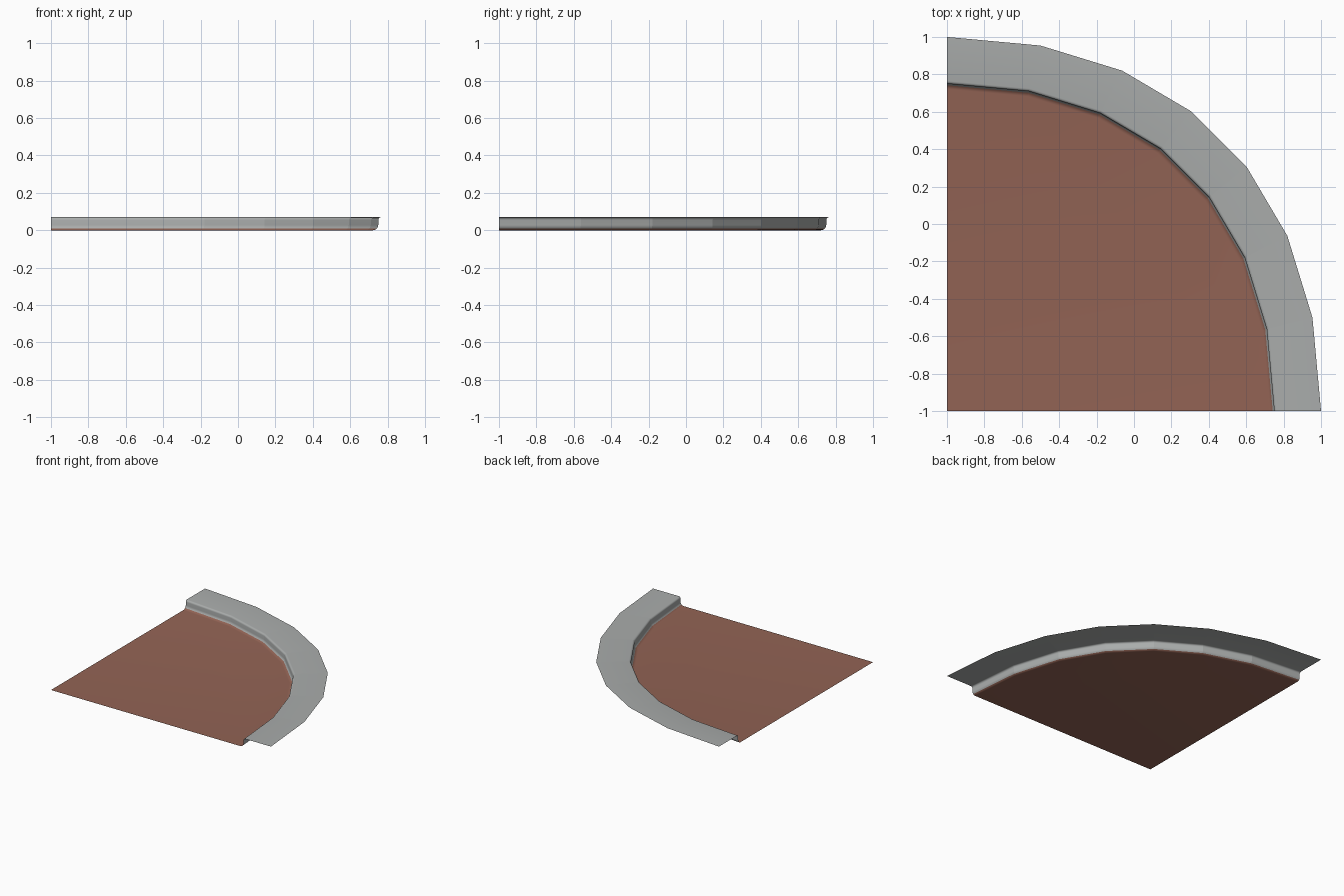
import bpy, bmesh, math
from mathutils import Vector

cube = bpy.data.objects.get("Cube")
if cube:
    bpy.data.objects.remove(cube)


def material(name, rgb):
    m = bpy.data.materials.new(name)
    m.use_nodes = True
    m.diffuse_color = (*rgb, 1)
    m.node_tree.nodes["Principled BSDF"].inputs["Base Color"].default_value = (*rgb, 1)
    return m


brown = material("brown road", (0.29, 0.126, 0.09))
grey = material("grey pavement", (0.40, 0.415, 0.41))

SEGMENTS = 7
HANDLE = 0.618


def arc_point(t):
    # Quarter bend as a cubic curve with unit radius
    a, b, c, d = (1 - t) ** 3, 3 * t * (1 - t) ** 2, 3 * t * t * (1 - t), t ** 3
    return Vector((b * HANDLE + c + d, a + b + c * HANDLE))


bend = [arc_point(i / SEGMENTS) for i in range(SEGMENTS + 1)]


def sweep(name, profile, mat, fill=False):
    # Sweep a (radius, height) profile round the bend
    bm = bmesh.new()
    rows = [[bm.verts.new((p.x * r - 1, p.y * r - 1, z)) for r, z in profile] for p in bend]
    for row, nxt in zip(rows, rows[1:]):
        for j in range(len(profile) - 1):
            bm.faces.new((row[j], nxt[j], nxt[j + 1], row[j + 1]))
    if fill:
        corner = bm.verts.new((-1, -1, profile[0][1]))
        bm.faces.new([corner] + [row[0] for row in rows])
    for f in bm.faces:
        f.normal_update()
        if f.normal.z < 0:
            f.normal_flip()
        f.smooth = True
    # Keep the creases between straight segments crisp
    for row in rows:
        for a, b in zip(row, row[1:]):
            e = bm.edges.get((a, b))
            if e:
                e.smooth = False
    mesh = bpy.data.meshes.new(name)
    bm.to_mesh(mesh)
    bm.free()
    mesh.materials.append(mat)
    obj = bpy.data.objects.new(name, mesh)
    bpy.context.collection.objects.link(obj)
    return obj


def fillet(cx, cz, radius, start, end, steps=5):
    angles = [math.radians(start + (end - start) * i / steps) for i in range(steps + 1)]
    return [(cx + radius * math.cos(a), cz + radius * math.sin(a)) for a in angles]


# Road surface with its edge starting to turn up
low = fillet(1.722, 0.028, 0.028, -90, 0, 6)
sweep("road", low[:4], brown, fill=True)

# Kerb face, rounded lip and flat pavement
lip = fillet(1.765, 0.055, 0.015, 180, 90, 4)
sweep("kerb_and_pavement", low[3:] + lip + [(2, 0.07)], grey)
